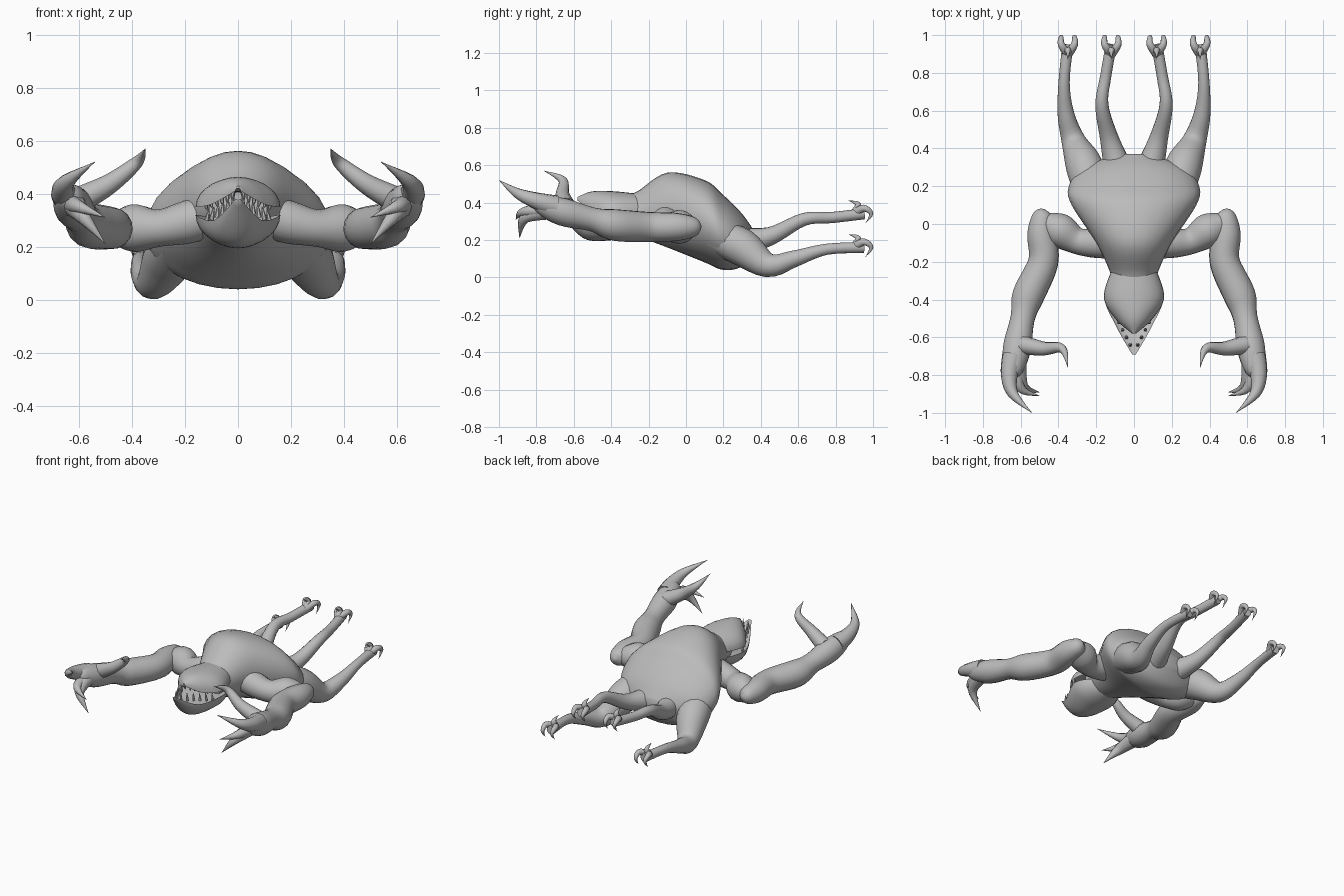
import bpy, bmesh, math
from mathutils import Vector

default_cube = bpy.data.objects.get("Cube")
if default_cube:
    bpy.data.objects.remove(default_cube, do_unlink=True)

skin = bpy.data.materials.new("grey_skin")
skin.use_nodes = True
grey = (.5, .5, .5, 1)
skin.diffuse_color = grey
skin.node_tree.nodes["Principled BSDF"].inputs["Base Color"].default_value = grey


def spline(rows, steps):
    """Return a smooth curve passing through rows of equal length."""
    curve = []
    for index in range(len(rows) - 1):
        before = rows[max(index - 1, 0)]
        start, end = rows[index], rows[index + 1]
        after = rows[min(index + 2, len(rows) - 1)]
        for step in range(steps):
            t = step / steps
            row = []
            for a, b, c, d in zip(before, start, end, after):
                slope_in, slope_out = (c - a) / 2, (d - b) / 2
                bend = 3 * (c - b) - 2 * slope_in - slope_out
                twist = 2 * (b - c) + slope_in + slope_out
                row.append(b + t * (slope_in + t * (bend + t * twist)))
            curve.append(row)
    curve.append(rows[-1])
    return curve


def finish(name, bm, mirrored):
    """Turn the mesh into a smooth shaded object, mirrored if it is paired."""
    bmesh.ops.recalc_face_normals(bm, faces=bm.faces)
    mesh = bpy.data.meshes.new(name)
    bm.to_mesh(mesh)
    bm.free()
    mesh.materials.append(skin)
    part = bpy.data.objects.new(name, mesh)
    bpy.context.collection.objects.link(part)
    bpy.ops.object.select_all(action='DESELECT')
    part.select_set(True)
    bpy.context.view_layer.objects.active = part
    bpy.ops.object.shade_smooth_by_angle(angle=math.radians(50))
    if mirrored:
        modifier = part.modifiers.new("mirror", 'MIRROR')
        modifier.use_mirror_merge = False


def skin_rings(name, rings, mirrored):
    """Bridge a list of point rings and cap both ends."""
    bm = bmesh.new()
    loops = [[bm.verts.new(point) for point in ring] for ring in rings]
    for near, far in zip(loops, loops[1:]):
        for k in range(len(near)):
            bm.faces.new((near[k - 1], near[k], far[k], far[k - 1]))
    bm.faces.new(loops[0])
    bm.faces.new(loops[-1])
    finish(name, bm, mirrored)


def circle(sides):
    angles = [math.tau * k / sides for k in range(sides)]
    return [(math.cos(a), math.sin(a)) for a in angles]


def hull(name, rows, up=1, down=1):
    """Upright sections (y, z, half width, half height) along the middle."""
    rings = []
    for y, z, width, height in spline(rows, steps=6):
        rings.append([Vector((width * c, y, z + height * s * (up if s > 0 else down)))
                      for c, s in circle(sides=28)])
    skin_rings(name, rings, mirrored=False)


def limb(name, rows, sides=16):
    """Round tube through (x, y, z, radius), repeated on the other side."""
    rows = spline(rows, steps=5)
    points = [Vector(row[:3]) for row in rows]
    across = Vector((1, 0, .5))
    rings = []
    for index, point in enumerate(points):
        following = points[min(index + 1, len(points) - 1)]
        tangent = (following - points[max(index - 1, 0)]).normalized()
        across = (across - tangent * across.dot(tangent)).normalized()
        upward = across.cross(tangent)
        radius = max(rows[index][-1], .001)
        rings.append([point + (across * c + upward * s) * radius
                      for c, s in circle(sides)])
    skin_rings(name, rings, mirrored=True)


def claw(name, path, radius, sides=10):
    """Limb that narrows to a point."""
    last = len(path) - 1
    limb(name, [(*point, radius * (1 - index / last) ** .7)
                for index, point in enumerate(path)], sides)


# Torso with humped back, tapering neck and hanging belly
hull("torso", [(-.34, .34, .11, .09), (-.26, .34, .125, .12), (-.1, .36, .2, .2),
               (.1, .3, .33, .22), (.2, .24, .345, .2), (.3, .2, .27, .14),
               (.37, .2, .08, .04)])

# Head: arched skull over a scooped lower jaw
hull("skull", [(-.2, .36, .1, .08), (-.38, .35, .16, .11),
               (-.5, .36, .1, .1), (-.58, .41, .01, .02)], down=-.5)
hull("lower_jaw", [(-.24, .31, .1, .09), (-.38, .32, .16, .12),
                   (-.55, .3, .09, .09), (-.69, .38, .01, .01)], up=-.3)

# Teeth follow the narrowing of both jaws
for number in range(6):
    t = number / 5
    x, y = .12 - .1 * t, -.44 - .2 * t
    claw("lower_tooth", [(x, y, .29 + .05 * t), (x * .95, y, .32 + .05 * t),
                         (x * .9, y, .34 + .06 * t)], radius=.01, sides=6)
    y += .1 * t
    claw("upper_tooth", [(x, y, .38 + .03 * t), (x, y, .35 + .03 * t),
                         (x * .9, y, .33 + .04 * t)], radius=.01, sides=6)

# Long front arms with rounded elbows
limb("upper_arm", [(.1, -.1, .32, .08), (.2, -.1, .29, .08), (.3, -.09, .27, .07),
                   (.4, -.03, .27, .09), (.5, .02, .27, .04)])
limb("forearm", [(.48, .08, .27, .01), (.485, .05, .27, .05), (.49, -.05, .27, .075),
                 (.48, -.2, .27, .08), (.56, -.38, .28, .085), (.59, -.5, .31, .065),
                 (.62, -.66, .35, .075), (.64, -.78, .39, .05), (.64, -.82, .4, .01)])

# Hooked fingers
claw("thumb", [(.59, -.64, .38), (.48, -.66, .44), (.38, -.66, .52), (.35, -.76, .57)],
     radius=.05)
claw("long_finger", [(.64, -.7, .38), (.66, -.8, .41), (.64, -.9, .45), (.54, -1, .52)],
     radius=.06)
claw("short_finger", [(.62, -.72, .36), (.59, -.86, .32), (.5, -.89, .21)], radius=.05)
claw("small_finger", [(.63, -.74, .36), (.6, -.87, .35), (.5, -.91, .31)], radius=.04)

# Two pairs of trailing hind legs
limb("outer_leg", [(.22, .15, .23, .09), (.26, .3, .16, .1), (.32, .44, .065, .065),
                   (.36, .58, .1, .045), (.37, .75, .15, .03), (.35, .95, .16, .03)])
limb("inner_leg", [(.08, .28, .19, .08), (.13, .45, .22, .05),
                   (.17, .63, .31, .035), (.15, .78, .32, .03), (.12, .95, .34, .03)])

# Curled toes and a raised spur on each hind foot
for name, x, z in (("outer", .35, .16), ("inner", .12, .34)):
    for spread in (-.035, .035):
        toe = x + spread
        claw(name + "_toe", [(x, .9, z), (toe, .95, z + .03), (toe, .99, z),
                             (toe, .96, z - .05)], radius=.025)
    claw(name + "_spur", [(x, .9, z), (x, .92, z + .05), (x, .87, z + .07)], radius=.025)
